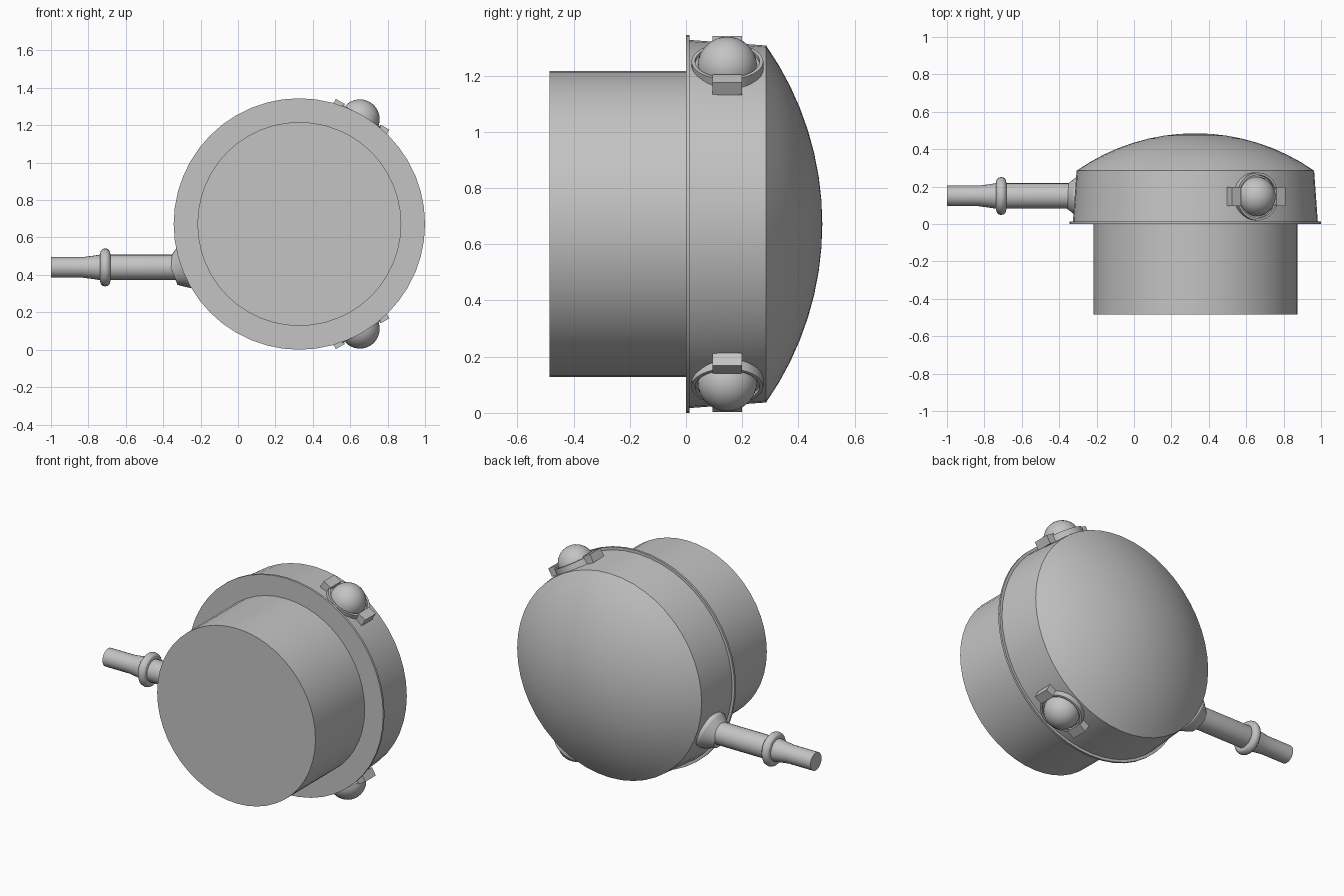
import bpy, bmesh
from math import sin, cos, pi, radians, asin
from mathutils import Matrix, Vector

cube = bpy.data.objects.get("Cube")
if cube:
    bpy.data.objects.remove(cube, do_unlink=True)

grey = bpy.data.materials.new("plain grey")
grey.use_nodes = True
colour = (0.55, 0.55, 0.55, 1)
grey.diffuse_color = colour
grey.node_tree.nodes["Principled BSDF"].inputs["Base Color"].default_value = colour

CENTRE = Vector((0.328, 0, 0.672))
MID_Y = 0.147


def finish(name, bm, matrix):
    bmesh.ops.remove_doubles(bm, verts=bm.verts, dist=1e-5)
    bmesh.ops.recalc_face_normals(bm, faces=bm.faces)
    mesh = bpy.data.meshes.new(name)
    bm.to_mesh(mesh)
    bm.free()
    mesh.materials.append(grey)
    obj = bpy.data.objects.new(name, mesh)
    obj.matrix_world = matrix
    bpy.context.collection.objects.link(obj)
    bpy.ops.object.select_all(action='DESELECT')
    obj.select_set(True)
    bpy.context.view_layer.objects.active = obj
    bpy.ops.object.shade_smooth_by_angle(angle=radians(30))
    return obj


def lathe(name, profile, matrix, steps=32):
    """Spin (radius, height) points about local z."""
    bm = bmesh.new()
    verts = [bm.verts.new((r, 0, h)) for r, h in profile]
    edges = [bm.edges.new(pair) for pair in zip(verts, verts[1:])]
    bmesh.ops.spin(bm, geom=verts + edges, cent=(0, 0, 0), axis=(0, 0, 1),
                   angle=2 * pi, steps=steps, use_merge=True)
    return finish(name, bm, matrix)


def arc(radius, height, base, steps):
    """Profile points of a shallow spherical cap, rim to pole."""
    ball = (radius ** 2 + height ** 2) / (2 * height)
    full = asin(radius / ball)
    pts = []
    for i in range(steps + 1):
        a = full * (1 - i / steps)
        pts.append((ball * sin(a), base + height - ball + ball * cos(a)))
    return pts


def radial(degrees):
    """Frame at the body axis: z outward, y along the body axis."""
    a = radians(degrees)
    out = Vector((cos(a), 0, sin(a)))
    along = Vector((0, 1, 0))
    side = along.cross(out)
    frame = Matrix((side, along, out)).transposed().to_4x4()
    return Matrix.Translation(CENTRE + MID_Y * along) @ frame


# Main body, all turned about the y axis
body = Matrix.Translation(CENTRE) @ Matrix.Rotation(-pi / 2, 4, 'X')
lathe("front_barrel", [(0, -0.485), (0.545, -0.485), (0.545, 0.005), (0, 0.005)], body, 48)
lathe("flange", [(0, 0), (0.672, 0), (0.672, 0.013), (0, 0.013)], body, 48)
lathe("rear_housing", [(0, 0.01), (0.655, 0.01)] + arc(0.635, 0.2, 0.285, 8), body, 48)

# Two domed buttons in ring mounts with clamping tabs
for label, angle in (("upper", 60), ("lower", -60)):
    frame = radial(angle)
    lathe(label + "_button_ring",
          [(0, 0.61), (0.128, 0.61), (0.128, 0.668), (0.115, 0.668),
           (0.115, 0.655), (0, 0.655)], frame)
    dome = [(0.106 * cos(i * pi / 16), 0.647 + 0.106 * sin(i * pi / 16)) for i in range(9)]
    lathe(label + "_button_dome", dome, frame)
    for side, word in ((-1, "first"), (1, "second")):
        bm = bmesh.new()
        bmesh.ops.create_cube(bm, size=1)
        bmesh.ops.scale(bm, vec=(0.055, 0.104, 0.052), verts=bm.verts)
        bmesh.ops.translate(bm, vec=(side * 0.1375, 0, 0.651), verts=bm.verts)
        finish(label + "_" + word + "_tab", bm, frame)

# Cable collar seated on the housing
lathe("cable_collar",
      [(0, 0.6), (0.117, 0.6), (0.117, 0.655), (0.105, 0.675), (0.07, 0.725), (0, 0.725)],
      radial(201))

# Cable, running out along -x
cable = Matrix.Translation((0, MID_Y + 0.003, 0.44)) @ Matrix.Rotation(-pi / 2, 4, 'Y')
lathe("cable", [(0, 0.25), (0.068, 0.25), (0.068, 0.74), (0.063, 0.77),
                (0.055, 0.83), (0.055, 1), (0, 1)], cable, 24)
bead = [(0.075 + 0.027 * cos(t * pi / 6), 0.71 + 0.027 * sin(t * pi / 6)) for t in range(13)]
lathe("cable_bead", bead, cable, 24)
